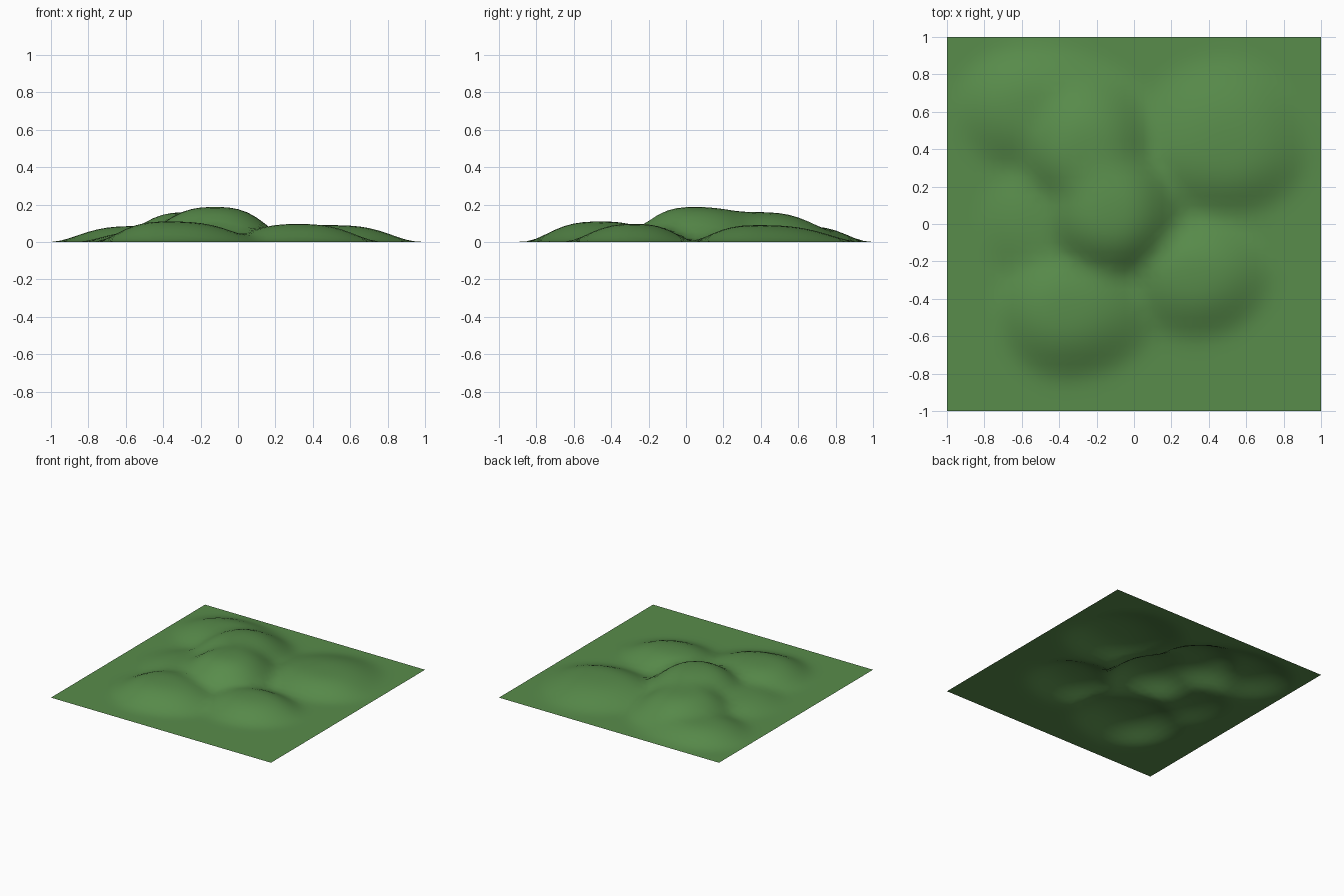
import bpy, bmesh

if "Cube" in bpy.data.objects:
    bpy.data.objects.remove(bpy.data.objects["Cube"])

# Each hill: centre x, y, height, then reach to left, right, front, back
HILLS = [
    (-0.38, -0.46, 0.110, 0.38, 0.54, 0.40, 0.42),   # front knoll
    (0.32, -0.27, 0.097, 0.42, 0.44, 0.37, 0.32),    # right knoll
    (-0.12, 0.04, 0.188, 0.44, 0.41, 0.40, 0.50),    # main summit
    (-0.27, 0.38, 0.160, 0.40, 0.44, 0.40, 0.50),    # rear ridge
    (-0.55, 0.62, 0.085, 0.44, 0.60, 0.38, 0.35),    # back left shoulder
    (0.50, 0.38, 0.090, 0.55, 0.46, 0.36, 0.55),     # back right shoulder
    (-0.45, 0.00, 0.060, 0.40, 0.40, 0.40, 0.40),    # left saddle
]
BLEND = 6


def hill(x, y, cx, cy, h, left, right, front, back):
    dx, dy = x - cx, y - cy
    u = dx / (right if dx > 0 else left)
    v = dy / (back if dy > 0 else front)
    r = (u * u + v * v) ** 0.5
    return h * (1 - r ** 3) ** 2 if r < 1 else 0.0


def height(x, y):
    return sum(hill(x, y, *p) ** BLEND for p in HILLS) ** (1 / BLEND)


# Square sheet raised into soft rolling hills
bm = bmesh.new()
bmesh.ops.create_grid(bm, x_segments=40, y_segments=40, size=1)
for v in bm.verts:
    v.co.z = height(v.co.x, v.co.y)

# Soften the creases between hills, keeping the border flat
inner = [v for v in bm.verts if not v.is_boundary]
for _ in range(2):
    bmesh.ops.smooth_vert(bm, verts=inner, factor=0.5, use_axis_z=True)
bmesh.ops.triangulate(bm, faces=bm.faces[:])
for f in bm.faces:
    f.smooth = True

mesh = bpy.data.meshes.new("grassy_hills")
bm.to_mesh(mesh)
bm.free()
terrain = bpy.data.objects.new("grassy_hills", mesh)
bpy.context.collection.objects.link(terrain)

# Grass colour
grass = bpy.data.materials.new("grass green")
grass.diffuse_color = (0.098, 0.262, 0.070, 1)
grass.use_nodes = True
grass.node_tree.nodes["Principled BSDF"].inputs["Base Color"].default_value = grass.diffuse_color
mesh.materials.append(grass)
